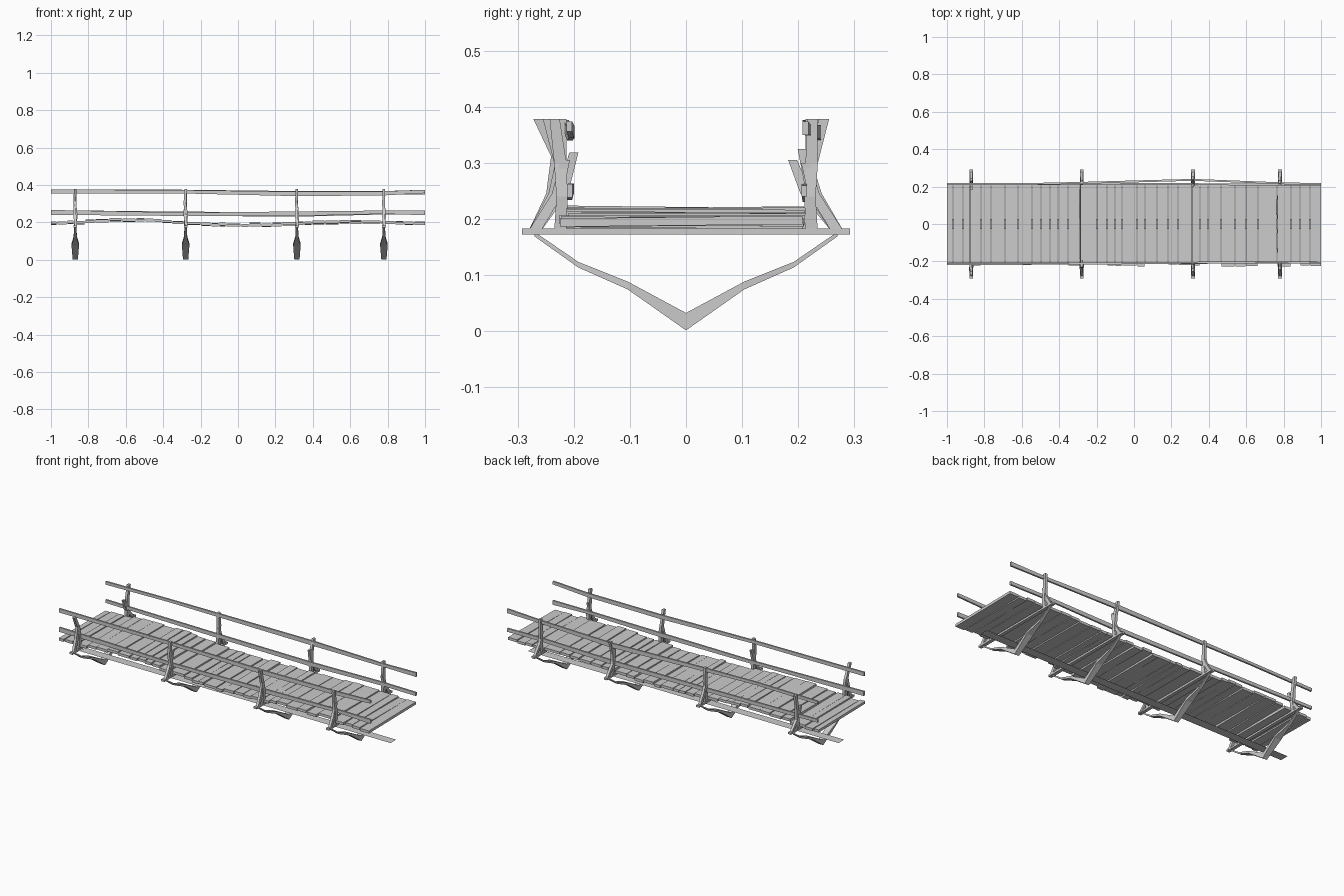
import bpy, random
from mathutils import Vector

if "Cube" in bpy.data.objects:
    bpy.data.objects.remove(bpy.data.objects["Cube"])

random.seed(4)
X, Y, Z = Vector((1, 0, 0)), Vector((0, 1, 0)), Vector((0, 0, 1))


def make(name, verts, faces):
    me = bpy.data.meshes.new(name)
    me.from_pydata(verts, [], faces)
    ob = bpy.data.objects.new(name, me)
    bpy.context.collection.objects.link(ob)
    bpy.context.view_layer.objects.active = ob
    bpy.ops.object.mode_set(mode='EDIT')
    bpy.ops.mesh.select_all(action='SELECT')
    bpy.ops.mesh.normals_make_consistent(inside=False)
    bpy.ops.object.mode_set(mode='OBJECT')
    return ob


def bar(name, secs, u, v):
    """Four-sided bar through sections (x, y, z, half_u, half_v)."""
    verts, faces = [], []
    for x, y, z, a, b in secs:
        c = Vector((x, y, z))
        verts += [c + u * a * s + v * b * t for s, t in ((-1, -1), (1, -1), (1, 1), (-1, 1))]
    n = len(secs)
    for i in range(n - 1):
        for k in range(4):
            j = (k + 1) % 4
            faces.append((4*i + k, 4*i + j, 4*i + 4 + j, 4*i + 4 + k))
    faces += [(3, 2, 1, 0), tuple(range(4*n - 4, 4*n))]
    return make(name, verts, faces)


def lerp(pts, x):
    for (x0, y0), (x1, y1) in zip(pts, pts[1:]):
        if x <= x1:
            return y0 + (y1 - y0) * (x - x0) / (x1 - x0)
    return pts[-1][1]


# Deck planks: uneven widths following a sagging walkway
sag = [(-1, .197), (-.85, .199), (-.7, .212), (-.4, .209), (-.2, .19), (0, .183),
       (.2, .188), (.4, .2), (.6, .203), (1, .197)]
widths = [6, 10, 7, 11, 10, 14, 13, 14, 9, 9, 8, 10, 12, 17, 10, 8, 7, 15, 8, 12, 11,
          10, 14, 8, 8, 13, 14, 11, 12, 19, 14, 9, 10, 11]
scale, x = 2 / sum(widths), -1
for w in widths:
    w *= scale
    x0, x1 = x + (.002 if x > -.99 else 0), x + w - (.002 if x + w < .99 else 0)
    x += w
    j = random.uniform(-.003, .003)
    roll = random.uniform(-.003, .003)
    a, b = -.215 + random.uniform(-.012, .006), .213 + random.uniform(-.006, .004)
    zc = lerp(sag, (x0 + x1) / 2) + j
    bar("deck_plank", [((x0 + x1) / 2, a, zc - roll, (x1 - x0) / 2, .0075),
                       ((x0 + x1) / 2, b, zc + roll, (x1 - x0) / 2, .0075)], X, Z)

# Flat strip running under the deck, cradled by the supports
make("lower_strip", [(-1, -.026, .055), (1, -.026, .055), (1, .026, .055), (-1, .026, .055)],
     [(0, 1, 2, 3)])

# Supporting frames: per side (post top y, brace top y, brace top z)
frames = [
    (-.87, (.263, .232, .315), (.238, .19, .305)),
    (-.28, (.222, .2, .318), (.222, .22, .29)),
    (.315, (.246, .225, .30), (.246, .207, .325)),
    (.78, (.234, .215, .305), (.225, .213, .30)),
]
v_half = [(.27, .173, .004, .006), (.192, .1185, .005, .009), (.104, .0815, .007, .02)]
for fx, front, back in frames:
    bar("cross_beam", [(fx, -.292, .1775, .01, .0055), (fx, .292, .1775, .01, .0055)], X, Z)
    secs = [(fx, -y, z, hx, hz) for y, z, hz, hx in v_half]
    secs.append((fx, 0, .017, .014, .0155))
    secs += [(fx, y, z, hx, hz) for y, z, hz, hx in reversed(v_half)]
    bar("v_support", secs, X, Z)
    for s, (ty, by, bz) in ((-1, front), (1, back)):
        d = random.uniform(-.004, .004)
        bar("rail_post", [(fx, s * .224, .175, .007, .011), (fx + d, s * .221, .24, .009, .010),
                          (fx - d, s * .224, .30, .007, .011), (fx, s * ty, .378, .007, .009)], X, Y)
        bar("post_brace", [(fx + d, s * .27, .178, .007, .011),
                           (fx - d, s * (by * .6 + .1), .245, .008, .010),
                           (fx, s * by, bz, .006, .008)], X, Y)

# Handrails: thin boards with slight bends (x, y, z, half height)
rails = {
    "front_top_rail": [(-1, -.214, .365, .011), (-.28, -.212, .363, .009), (.315, -.207, .352, .012),
                       (.78, -.204, .355, .011), (1, -.208, .365, .009)],
    "back_top_rail": [(-1, .213, .362, .009), (-.6, .213, .368, .008), (-.28, .22, .364, .01),
                      (.315, .236, .354, .013), (.78, .218, .358, .009), (1, .213, .362, .012)],
    "front_lower_rail": [(-1, -.211, .253, .013), (-.28, -.211, .243, .009), (.315, -.208, .246, .012),
                         (.78, -.205, .254, .009), (1, -.207, .25, .012)],
    "back_lower_rail": [(-1, .213, .256, .009), (-.28, .214, .246, .011), (.315, .213, .242, .012),
                        (.78, .211, .252, .010), (1, .211, .25, .010)],
}
for name, pts in rails.items():
    bar(name, [(x, y, z, .005, h) for x, y, z, h in pts], Y, Z)
